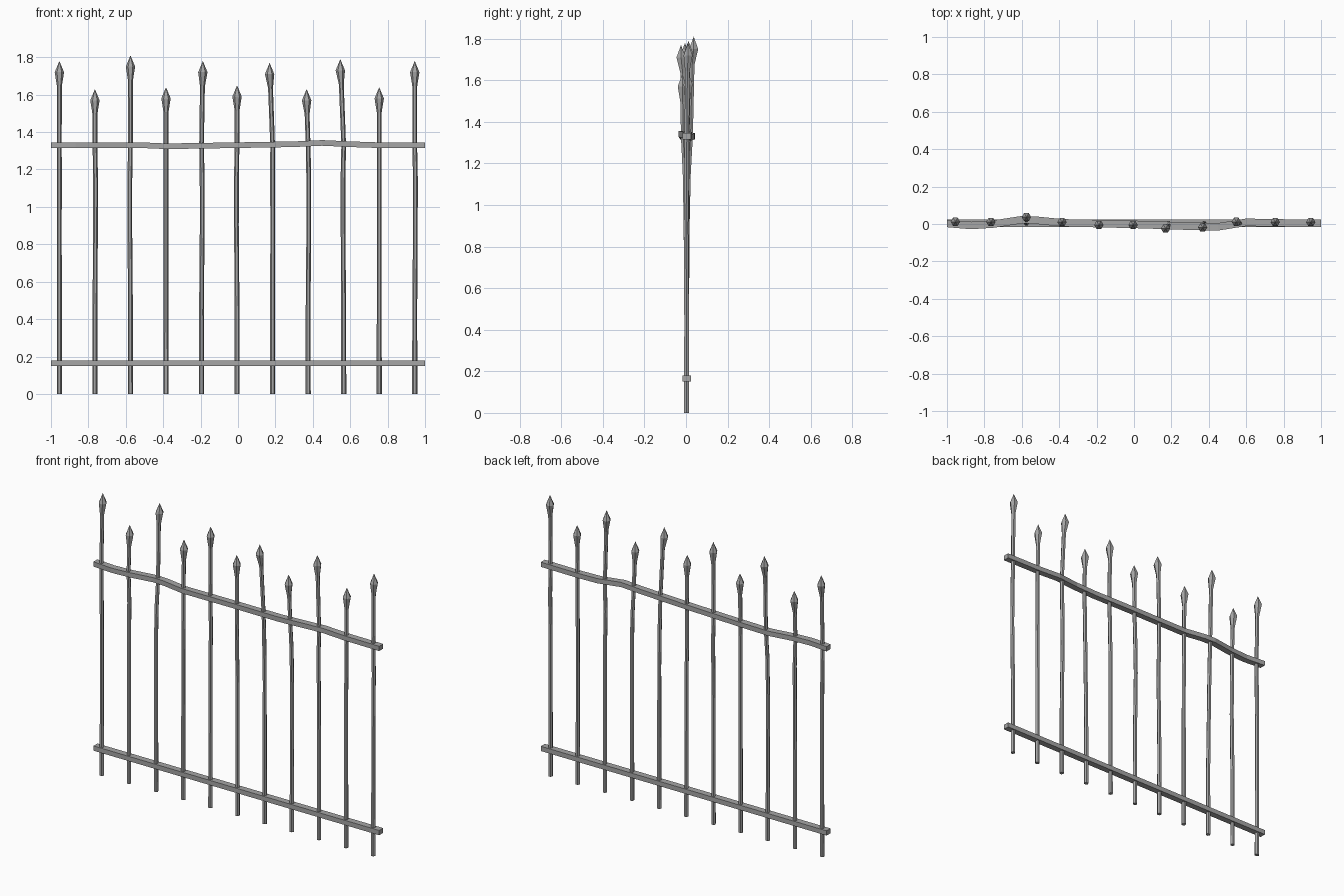
import bpy
import math
from mathutils import Vector

old = bpy.data.objects.get("Cube")
if old:
    bpy.data.objects.remove(old)

iron = bpy.data.materials.new("grey_iron")
iron.use_nodes = True
GREY = (0.38, 0.38, 0.38, 1)
iron.diffuse_color = GREY
iron.node_tree.nodes["Principled BSDF"].inputs["Base Color"].default_value = GREY


def loft(name, rings, tip=None):
    """Skin equal-sized rings of points, with a flat end or a pointed tip."""
    n = len(rings[0])
    verts = [p for ring in rings for p in ring]
    faces = [tuple(reversed(range(n)))]
    for r in range(len(rings) - 1):
        for i in range(n):
            j = (i + 1) % n
            faces.append((r * n + i, r * n + j, r * n + n + j, r * n + n + i))
    last = (len(rings) - 1) * n
    if tip is None:
        faces.append(tuple(range(last, last + n)))
    else:
        verts.append(tip)
        faces += [(last + i, last + (i + 1) % n, len(verts) - 1) for i in range(n)]
    mesh = bpy.data.meshes.new(name)
    mesh.from_pydata(verts, [], faces)
    mesh.materials.append(iron)
    obj = bpy.data.objects.new(name, mesh)
    bpy.context.collection.objects.link(obj)
    return obj


def rail(name, path):
    """Flat bar swept along x through (x, y, z) points."""
    corners = [(-0.02, -0.015), (0.02, -0.015), (0.02, 0.015), (-0.02, 0.015)]
    loft(name, [[Vector((x, y + a, z + b)) for a, b in corners] for x, y, z in path])


def hexagon(centre, radius):
    return [centre + Vector((radius * math.cos(k * math.pi / 3),
                             radius * math.sin(k * math.pi / 3), 0)) for k in range(6)]


# Straight lower rail and dented upper rail
rail("lower_rail", [(-1, 0.003, 0.165), (1, 0.003, 0.165)])
bent = [(-1, 0.003, 1.33), (-0.87, -0.008, 1.33), (-0.75, 0, 1.33),
        (-0.6, 0.023, 1.33), (-0.52, 0.02, 1.33), (-0.38, 0.006, 1.324),
        (0, -0.002, 1.33), (0.3, -0.012, 1.335), (0.45, -0.015, 1.342),
        (0.6, 0.009, 1.335), (0.75, 0.006, 1.33), (1, 0.003, 1.33)]
rail("upper_rail", bent)


def rail_y(x):
    for (x0, y0, _), (x1, y1, _) in zip(bent, bent[1:]):
        if x0 <= x <= x1:
            return y0 + (y1 - y0) * (x - x0) / (x1 - x0)


# Pickets: tip height, sideways shift of the tip, depth of the tip
tips = [(1.78, 0, 0.012), (1.63, 0, 0.01), (1.81, 0, 0.037), (1.64, 0, 0.01),
        (1.78, 0.007, -0.005), (1.65, 0, -0.005), (1.77, -0.016, -0.024),
        (1.63, -0.008, -0.018), (1.79, -0.018, 0.012), (1.64, 0, 0.01), (1.78, 0, 0.01)]
for i, (top, dx, ty) in enumerate(tips):
    x = -0.955 + i * 0.19
    ry = rail_y(x)
    sway = 0.004 * math.sin(i * 2.1)
    neck = top - 0.135
    rings = [hexagon(Vector((px, py, pz)), r) for px, py, pz, r in [
        (x, 0.003, 0, 0.014),
        (x, 0.003, 0.45, 0.013),
        (x + sway, 0.003 - sway, 0.9, 0.0125),
        (x + sway, 0.003 + (ry - 0.003) * 0.45, 1.15, 0.013),
        (x, ry, 1.33, 0.0125),
        (x + dx * 0.7, ry + (ty - ry) * 0.5, neck, 0.013),
        (x + dx, ty, top - 0.06, 0.025)]]
    loft(f"picket_{i + 1}", rings, Vector((x + dx, ty, top)))
